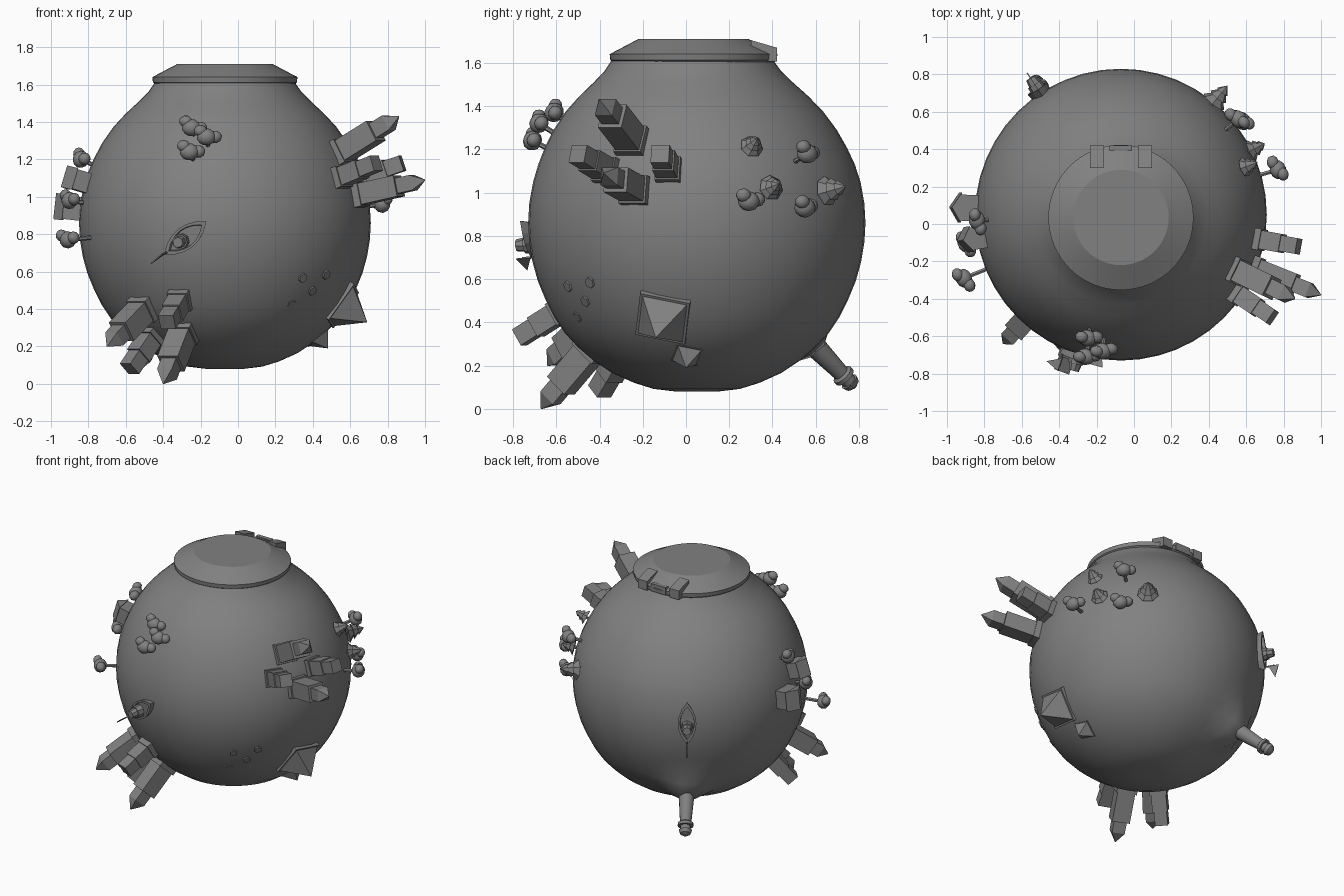
import bpy, bmesh, math
from mathutils import Vector, Matrix

if "Cube" in bpy.data.objects:
    bpy.data.objects.remove(bpy.data.objects["Cube"])

C = Vector((-0.07, 0.05, 0.85))   # planet centre
R = 0.775                         # ground distance from the centre
grey = bpy.data.materials.new("stone_grey")
grey.diffuse_color = (0.22, 0.22, 0.22, 1)
grey.use_nodes = True
grey.node_tree.nodes["Principled BSDF"].inputs["Base Color"].default_value = grey.diffuse_color


def finish(name, bm, smooth=None, matrix=None):
    bmesh.ops.recalc_face_normals(bm, faces=bm.faces)
    me = bpy.data.meshes.new(name)
    bm.to_mesh(me)
    bm.free()
    ob = bpy.data.objects.new(name, me)
    bpy.context.collection.objects.link(ob)
    me.materials.append(grey)
    if matrix:
        ob.matrix_world = matrix
    if smooth:
        bpy.ops.object.select_all(action='DESELECT')
        ob.select_set(True)
        bpy.context.view_layer.objects.active = ob
        bpy.ops.object.shade_smooth_by_angle(angle=math.radians(smooth))
    return ob


def frame(p, up=(0, 0, 1)):
    """Frame with origin at the planet centre, z towards p, y close to up."""
    z = (Vector(p) - C).normalized()
    x = Vector(up).cross(z).normalized()
    y = z.cross(x)
    return Matrix.Translation(C) @ Matrix((x, y, z)).transposed().to_4x4()


def height(p):
    return (Vector(p) - C).length


def box(bm, sx, sy, z0, z1, x=0, y=0, top=1.0):
    """Box from z0 to z1, optionally tapered."""
    vs = bmesh.ops.create_cube(bm, size=1)["verts"]
    for v in vs:
        k = top if v.co.z > 0 else 1
        v.co = Vector((x + v.co.x * sx * k, y + v.co.y * sy * k, z1 if v.co.z > 0 else z0))


def cone(bm, r0, r1, z0, z1, n=8, x=0, y=0):
    bmesh.ops.create_cone(bm, cap_ends=True, segments=n, radius1=r0, radius2=r1, depth=z1 - z0,
                          matrix=Matrix.Translation((x, y, (z0 + z1) / 2)))


def lathe(bm, rings, n):
    """Closed body from (radius, z, centre x, centre y) rings."""
    loops = [[bm.verts.new((cx + r * math.cos(2 * math.pi * i / n), cy + r * math.sin(2 * math.pi * i / n), z))
              for i in range(n)] for r, z, cx, cy in rings]
    for a, b in zip(loops, loops[1:]):
        for i in range(n):
            bm.faces.new((a[i], a[(i + 1) % n], b[(i + 1) % n], b[i]))
    bm.faces.new(loops[0][::-1])
    bm.faces.new(loops[-1])


# Planet: round body with a wide neck and a hill under the lighthouse
LIGHT_TIP = (-0.54, 0.78, 0.10)
prof = [(0.10, 0.08), (0.20, 0.092), (0.29, 0.12), (0.39, 0.165), (0.48, 0.225), (0.55, 0.285), (0.61, 0.35),
        (0.66, 0.425), (0.70, 0.505), (0.735, 0.59), (0.76, 0.68), (0.775, 0.77), (0.78, 0.86), (0.775, 0.95),
        (0.757, 1.05), (0.732, 1.13), (0.70, 1.205), (0.655, 1.29), (0.595, 1.375), (0.53, 1.445), (0.46, 1.51),
        (0.41, 1.56), (0.375, 1.61)]
bm = bmesh.new()
lathe(bm, [(r, z, C.x, 0.05 - 0.02 * max(0, (z - 1.1) / 0.5)) for r, z in prof], 48)
hill = (Vector(LIGHT_TIP) - C).normalized()
for v in bm.verts:
    a = (v.co - C).angle(hill)
    v.co += hill * 0.10 * math.exp(-(a / 0.17) ** 2)
finish("planet", bm, 40)

# Lid with a sloping rim, and the gate at its back edge
bm = bmesh.new()
lathe(bm, [(r, z, C.x, 0.035) for r, z in
           ((0.37, 1.60), (0.385, 1.612), (0.388, 1.64), (0.255, 1.71))], 64)
finish("lid", bm, 20)
for side in (-1, 1):
    bm = bmesh.new()
    box(bm, 0.075, 0.12, 1.605, 1.67, C.x + side * 0.128, 0.36)
    for v in bm.verts:
        if v.co.z > 1.65 and v.co.y < 0.36:
            v.co.z = 1.705
    finish("gate_pillar", bm)
bm = bmesh.new()
box(bm, 0.12, 0.03, 1.61, 1.665, C.x, 0.405)
finish("gate_door", bm)


# Towers: plinth, shaft, and either a slanted wedge tip or a flat roof block
def tower(tip, w, pointed):
    h = height(tip)
    bm = bmesh.new()
    box(bm, w * 1.15, w * 1.15, R - 0.06, R + 0.04)
    mid = R + (h - R) * 0.62
    box(bm, w, w, R, mid)
    if pointed:
        box(bm, w * 0.72, w * 0.72, mid, h - 0.07)
        box(bm, w * 0.72, w * 0.72, h - 0.07, h, top=0.05)
    else:
        box(bm, w * 0.85, w * 0.85, mid, h)
    finish("tower", bm, matrix=frame(tip))


for tip, w, pointed in (((0.86, -0.40, 1.43), 0.12, True), ((0.74, -0.50, 1.18), 0.10, False),
                        ((1.00, -0.38, 1.09), 0.115, True), ((0.88, -0.12, 1.18), 0.10, False),
                        ((-0.70, -0.64, 0.20), 0.12, True), ((-0.40, -0.67, 0.00), 0.12, True),
                        ((-0.58, -0.40, 0.08), 0.10, False), ((-0.38, -0.77, 0.33), 0.10, False)):
    tower(tip, w, pointed)


# Houses with gabled roofs
def house(p, w):
    h = height(p)
    bm = bmesh.new()
    box(bm, w, w * 0.9, R - 0.06, h - 0.05)
    vs = bmesh.ops.create_cube(bm, size=1)["verts"]
    for v in vs:
        up = v.co.z > 0
        v.co = Vector((v.co.x * w * (0.03 if up else 1.15), v.co.y * w, h if up else h - 0.05))
    finish("house", bm, matrix=frame(p))


house((-0.98, 0.09, 0.95), 0.14)
house((-0.93, -0.09, 1.11), 0.12)


# Round trees: trunk and three squashed blobs
def round_tree(p, s=1.0):
    h = height(p)
    bm = bmesh.new()
    cone(bm, 0.012, 0.012, R - 0.04, h, 6)
    for x, y, z, r in ((0, 0, 0, 0.052), (0.045, 0.01, -0.015, 0.038), (-0.03, 0.025, 0.022, 0.036)):
        m = Matrix.Translation((x * s, y * s, h + z * s)) @ Matrix.Diagonal((1, 0.9, 0.85, 1))
        bmesh.ops.create_icosphere(bm, subdivisions=2, radius=r * s, matrix=m)
    finish("round_tree", bm, 50, frame(p))


for p in ((-0.25, -0.61, 1.37), (-0.17, -0.68, 1.32), (-0.26, -0.71, 1.24), (-0.84, 0.02, 1.20),
          (-0.90, -0.10, 0.98), (-0.91, -0.29, 0.77), (0.56, 0.56, 1.18), (0.58, 0.55, 0.93), (0.77, 0.29, 0.96)):
    round_tree(p)


# Conifers: trunk and three stacked cones
def conifer(p, r):
    h = height(p)
    bm = bmesh.new()
    cone(bm, r * 0.2, r * 0.2, R - 0.05, h - 0.05, 6)
    step = (h - R) / 3.4
    for i in range(3):
        z = R + 0.02 + i * step * 0.9
        cone(bm, r * (1 - 0.25 * i), r * 0.12 * (2 - i) * 0.8, z, min(z + step * 1.4, h), 7)
    finish("conifer", bm, matrix=frame(p))


conifer((0.50, 0.74, 1.03), 0.072)
conifer((0.70, 0.43, 1.04), 0.06)
conifer((0.66, 0.33, 1.25), 0.055)


# Boats: pointed hull with raised rim, round cabin and a pennant at the stern
def boat(p, along):
    bm = bmesh.new()
    n = 6
    half = [(0.062 * math.cos(math.pi * t / n / 1.0 - math.pi / 2) ** 0.8 if 0 < t < n else 0.0,
             -0.15 + 0.30 * t / n) for t in range(n + 1)]
    outline = half + [(-x, y) for x, y in reversed(half[1:-1])]
    loops = []
    for k, z in ((0.75, R - 0.06), (1.0, R + 0.035), (0.78, R + 0.035), (0.74, R + 0.015)):
        loops.append([bm.verts.new((x * k, y * k, z)) for x, y in outline])
    m = len(outline)
    for a, b in zip(loops, loops[1:]):
        for i in range(m):
            bm.faces.new((a[i], a[(i + 1) % m], b[(i + 1) % m], b[i]))
    bm.faces.new(loops[0])
    bm.faces.new(loops[-1])
    cone(bm, 0.042, 0.042, R, R + 0.06, 8, y=-0.03)
    cone(bm, 0.034, 0.028, R + 0.06, R + 0.10, 8, y=-0.03)
    box(bm, 0.008, 0.008, R, R + 0.10, y=-0.13)
    f = [bm.verts.new((x, y, z)) for x in (-0.003, 0.003)
         for y, z in ((-0.13, R + 0.06), (-0.13, R + 0.13), (-0.22, R + 0.10))]
    bm.faces.new(f[:3])
    bm.faces.new(f[3:])
    for i in range(3):
        bm.faces.new((f[i], f[(i + 1) % 3], f[3 + (i + 1) % 3], f[3 + i]))
    finish("boat", bm, matrix=frame(p, along))


boat((-0.28, -0.72, 0.78), (0.8, 0, 0.6))
boat((-0.50, 0.70, 0.89), (0, 0, 1))


# Pyramids on a low plinth
def pyramid(apex, w):
    h = height(apex)
    bm = bmesh.new()
    box(bm, w * 1.12, w * 1.12, R - 0.08, R + 0.012)
    box(bm, w, w, R + 0.012, h, top=0.01)
    finish("pyramid", bm, matrix=frame(apex, (0, 0.2, 1)))


pyramid((0.69, -0.14, 0.33), 0.21)
pyramid((0.48, 0.00, 0.19), 0.11)

# Flat stepping stones
for p in ((0.30, -0.52, 0.41), (0.37, -0.58, 0.55), (0.42, -0.49, 0.48), (0.50, -0.47, 0.57)):
    bm = bmesh.new()
    cone(bm, 0.032, 0.026, R - 0.04, R + 0.012, 6)
    finish("stone", bm, matrix=frame(p))

# Lighthouse: tapered shaft, gallery, lamp room and dome
h = height(LIGHT_TIP)
bm = bmesh.new()
lathe(bm, [(r, h + z, 0, 0) for r, z in
           ((0.055, -0.34), (0.038, -0.10), (0.052, -0.09), (0.052, -0.07), (0.034, -0.07),
            (0.034, -0.04), (0.044, -0.04), (0.036, -0.015), (0.012, 0.0))], 16)
finish("lighthouse", bm, 35, frame(LIGHT_TIP))
